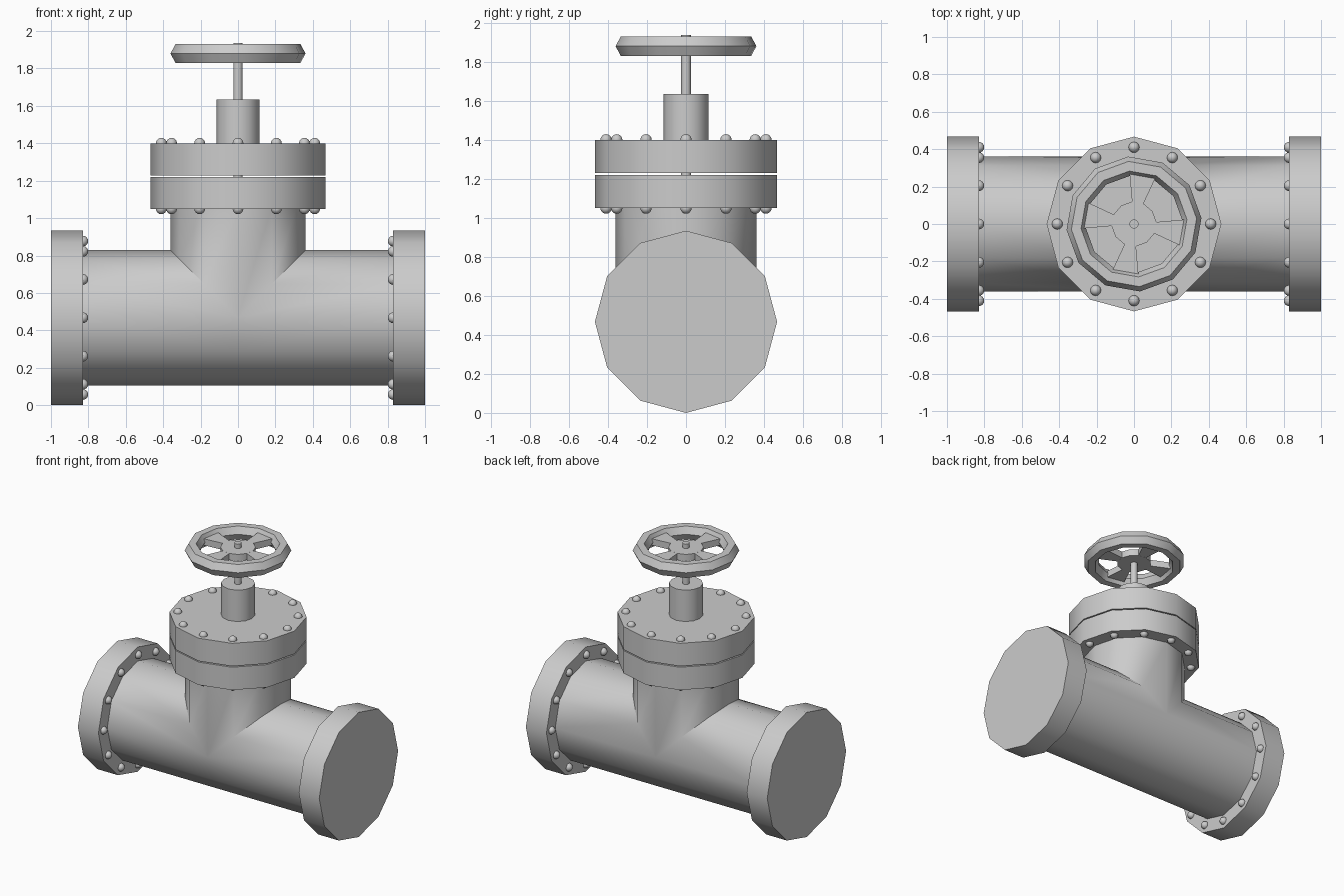
import bpy, bmesh
from math import sin, cos, pi, radians
from mathutils import Matrix, Vector

if "Cube" in bpy.data.objects:
    bpy.data.objects.remove(bpy.data.objects["Cube"])

N = 12            # sides of every round part
ZC = 0.467        # height of the pipe axis
R_PIPE, R_FLANGE, R_BOLTS = 0.362, 0.467, 0.41


def finish(name, bm, loc=(0, 0, 0)):
    bmesh.ops.remove_doubles(bm, verts=bm.verts, dist=1e-4)
    bmesh.ops.recalc_face_normals(bm, faces=bm.faces)
    me = bpy.data.meshes.new(name)
    bm.to_mesh(me)
    bm.free()
    ob = bpy.data.objects.new(name, me)
    ob.location = loc
    bpy.context.collection.objects.link(ob)
    bpy.ops.object.select_all(action='DESELECT')
    ob.select_set(True)
    bpy.context.view_layer.objects.active = ob
    bpy.ops.object.shade_smooth_by_angle(angle=radians(40))
    return ob


def polar(r, i, z=0.0, turn=0.0):
    a = 2 * pi * i / N + turn
    return Vector((r * cos(a), r * sin(a), z))


def strip(bm, start, end):
    """Closed band of quads between two rings of points."""
    a = [bm.verts.new(p) for p in start]
    b = [bm.verts.new(p) for p in end]
    for i in range(len(a)):
        j = (i + 1) % len(a)
        bm.faces.new((a[i], a[j], b[j], b[i]))
    return a, b


def cylinder(name, r, lo, hi, along_x=False):
    bm = bmesh.new()
    a, b = strip(bm, [polar(r, i, lo) for i in range(N)], [polar(r, i, hi) for i in range(N)])
    bm.faces.new(a)
    bm.faces.new(b)
    if along_x:
        bm.transform(Matrix.Rotation(pi / 2, 4, 'Y'))
    return finish(name, bm, (0, 0, ZC if along_x else 0))


def bolt_ring(name, height, along_x=False):
    bm = bmesh.new()
    for i in range(N):
        bmesh.ops.create_uvsphere(bm, u_segments=12, v_segments=8, radius=0.029,
                                  matrix=Matrix.Translation(polar(R_BOLTS, i, height)))
    if along_x:
        bm.transform(Matrix.Rotation(pi / 2, 4, 'Y'))
    return finish(name, bm, (0, 0, ZC if along_x else 0))


# Tee body: two horizontal arms and a riser, mitred together
bm = bmesh.new()
ring = [polar(R_PIPE, i) for i in range(N)]
for s in (-1, 1):
    strip(bm, [(s * 0.84, p.x, p.y) for p in ring],
          [(s * max(p.y, 0), p.x, p.y) for p in ring])
strip(bm, [(p.x, p.y, abs(p.x)) for p in ring], [(p.x, p.y, 1.06 - ZC) for p in ring])
bmesh.ops.dissolve_degenerate(bm, edges=bm.edges, dist=1e-5)
finish("tee_body", bm, (0, 0, ZC))

# End flanges with bolts on their inner faces
for side, s in (("left", -1), ("right", 1)):
    cylinder(side + "_flange", R_FLANGE, *sorted((s * 0.83, s * 1.0)), along_x=True)
    bolt_ring(side + "_bolts", s * 0.83, along_x=True)

# Paired bonnet flanges with a thin gap, and their bolts
cylinder("lower_bonnet_flange", R_FLANGE, 1.05, 1.221)
cylinder("upper_bonnet_flange", R_FLANGE, 1.229, 1.40)
bolt_ring("lower_bonnet_bolts", 1.05)
bolt_ring("upper_bonnet_bolts", 1.40)
cylinder("gap_stem", 0.025, 1.20, 1.25)

# Gland and stem
cylinder("gland", 0.116, 1.39, 1.635)
cylinder("stem", 0.025, 1.62, 1.937)

# Handwheel rim: six-sided section swept round
TURN = radians(5)
section = [(0.362, 0), (0.336, 0.05), (0.284, 0.05), (0.258, 0), (0.284, -0.05), (0.336, -0.05)]
bm = bmesh.new()
for (r0, z0), (r1, z1) in zip(section, section[1:] + section[:1]):
    strip(bm, [polar(r0, i, z0, TURN) for i in range(N)], [polar(r1, i, z1, TURN) for i in range(N)])
finish("handwheel_rim", bm, (0, 0, 1.88))

# Hub with four wedge spokes, one on every third side
bm = bmesh.new()
outlines = [[polar(0.12, i, 0, TURN) for i in range(N)]]
for i in range(2, N + 2, 3):
    outlines.append([polar(r, k, 0, TURN) for r, k in
                     ((0.115, i), (0.268, i), (0.268, i + 1), (0.115, i + 1))])
for pts in outlines:
    h = 0.025 if len(pts) == N else 0.0245
    a, b = strip(bm, [p - Vector((0, 0, h)) for p in pts], [p + Vector((0, 0, h)) for p in pts])
    bm.faces.new(a)
    bm.faces.new(b)
finish("handwheel_hub_and_spokes", bm, (0, 0, 1.88))
